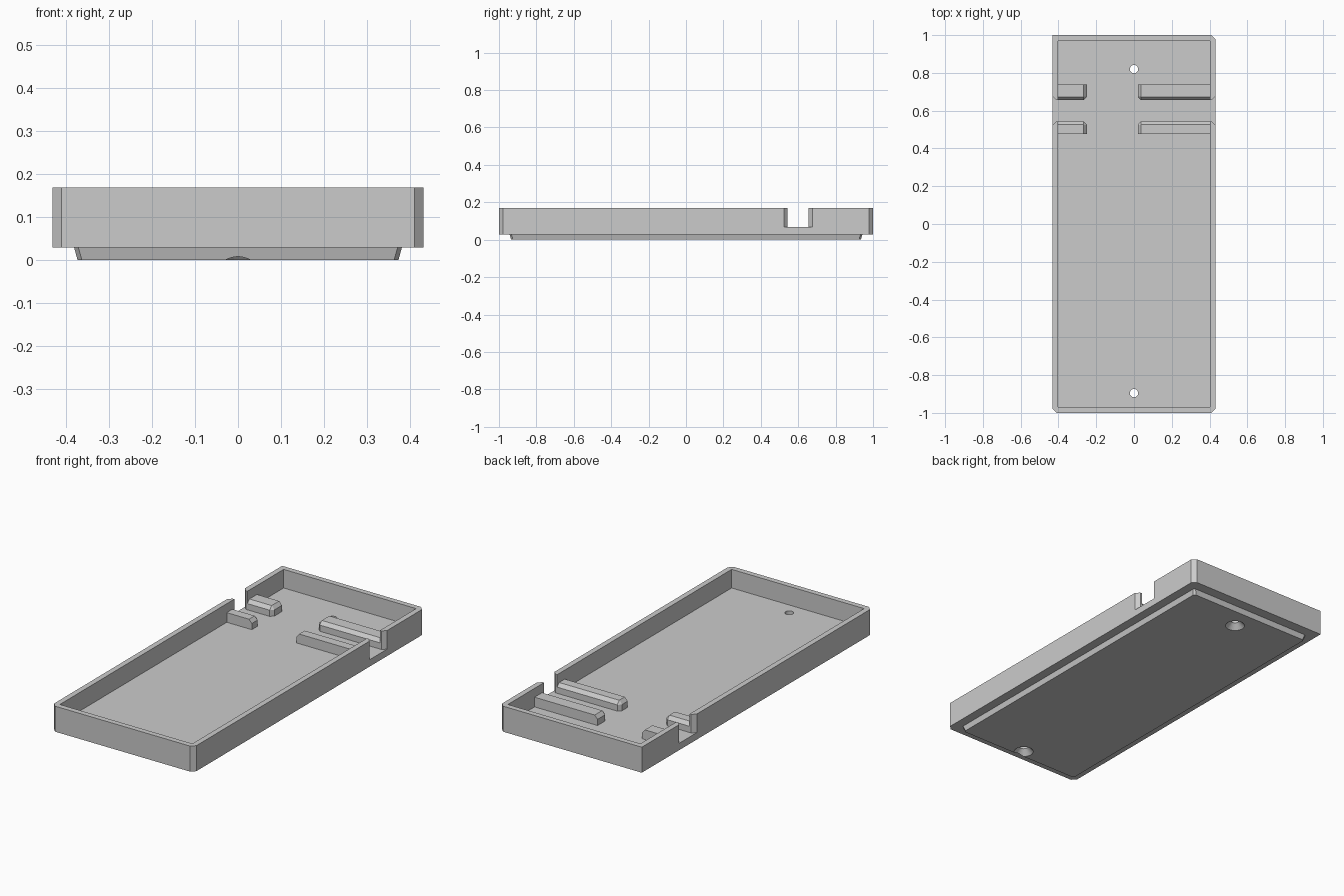
import bpy, bmesh, math

cube = bpy.data.objects.get("Cube")
if cube:
    bpy.data.objects.remove(cube, do_unlink=True)

grey = bpy.data.materials.new("light grey plastic")
grey.use_nodes = True
COLOUR = (0.6, 0.6, 0.6, 1)
grey.diffuse_color = COLOUR
grey.node_tree.nodes["Principled BSDF"].inputs["Base Color"].default_value = COLOUR

HALF_X, HALF_Y, WALL = 0.432, 1.0, 0.03
LIP_Z, FLOOR, RIM = 0.029, 0.067, 0.169


def loft(name, *sections):
    """Solid through stacked outlines, each given as (z, points)."""
    bm = bmesh.new()
    rings = [[bm.verts.new((x, y, z)) for x, y in pts] for z, pts in sections]
    bm.faces.new(rings[0])
    bm.faces.new(rings[-1])
    n = len(rings[0])
    for low, high in zip(rings, rings[1:]):
        for i in range(n):
            j = (i + 1) % n
            bm.faces.new((low[i], low[j], high[j], high[i]))
    bmesh.ops.recalc_face_normals(bm, faces=bm.faces)
    mesh = bpy.data.meshes.new(name)
    bm.to_mesh(mesh)
    bm.free()
    mesh.materials.append(grey)
    obj = bpy.data.objects.new(name, mesh)
    bpy.context.collection.objects.link(obj)
    return obj


def rect(x0, x1, y0, y1):
    return [(x0, y0), (x1, y0), (x1, y1), (x0, y1)]


def clipped(hx, hy, cut, square_back_right=False):
    """Rectangle with cut corners; one corner may stay square."""
    pts = [(-hx + cut, -hy), (hx - cut, -hy), (hx, -hy + cut),
           (hx, hy - cut), (hx - cut, hy)]
    tail = [(-hx, hy)] if square_back_right else [(-hx + cut, hy), (-hx, hy - cut)]
    return pts + tail + [(-hx, -hy + cut)]


def circle(y, r, n=32):
    return [(r * math.cos(math.tau * i / n), y + r * math.sin(math.tau * i / n))
            for i in range(n)]


def combine(target, other, operation):
    """Apply a boolean and remove the helper."""
    other.hide_render = True
    mod = target.modifiers.new(operation.title(), "BOOLEAN")
    mod.operation, mod.solver, mod.object = operation, "EXACT", other
    bpy.context.view_layer.objects.active = target
    bpy.ops.object.modifier_apply(modifier=mod.name)
    bpy.data.objects.remove(other, do_unlink=True)


# Tray body with three cut corners
outline = clipped(HALF_X, HALF_Y, 0.022, True)
tray = loft("tray", (LIP_Z, outline), (RIM, outline))

# Stepped lip under the tray, tapering downward
lip = loft("base_lip", (0, clipped(0.373, 0.935, 0.01)),
           (LIP_Z + 0.01, clipped(0.384, 0.946, 0.01)))
combine(tray, lip, "UNION")

# Hollow interior
inner = rect(-HALF_X + WALL, HALF_X - WALL, -HALF_Y + WALL, HALF_Y - WALL)
combine(tray, loft("cavity_cutter", (FLOOR, inner), (0.3, inner)), "DIFFERENCE")

# Cable notches in both long walls, flared to the outside
for side in (-1, 1):
    flare = [(side * x, y) for x, y in
             [(0.38, 0.543), (0.412, 0.543), (0.452, 0.503),
              (0.452, 0.696), (0.412, 0.656), (0.38, 0.656)]]
    combine(tray, loft("notch_cutter", (FLOOR, flare), (0.3, flare)), "DIFFERENCE")

# Screw holes, countersunk from below
for y in (0.82, -0.895):
    hole = loft("hole_cutter", (-0.01, circle(y, 0.06)), (0, circle(y, 0.05)),
                (0.03, circle(y, 0.022)), (0.2, circle(y, 0.022)))
    combine(tray, hole, "DIFFERENCE")

# Cable guide ribs, bevelled toward the channel and at their inner ends
BEVEL, SHOULDER, TOP = 0.017, 0.101, 0.12
for side, end in (("right", -0.25), ("left", 0.02)):
    wall = math.copysign(HALF_X - WALL + 0.008, end)
    out = math.copysign(BEVEL, end)
    for place, channel, far in (("back", 0.656, 0.738), ("front", 0.543, 0.477)):
        step = math.copysign(BEVEL, far - channel)
        if side == "right":
            end_top = end - BEVEL
        else:
            end_top = end + BEVEL
        base = [(wall, channel), (end + out, channel), (end, channel + step),
                (end, far), (wall, far)]
        top = [(wall, channel + step), (end_top, channel + step),
               (end_top, channel + step * 1.2), (end_top, far), (wall, far)]
        loft(f"{place}_{side}_rib", (FLOOR - 0.005, base), (SHOULDER, base), (TOP, top))
